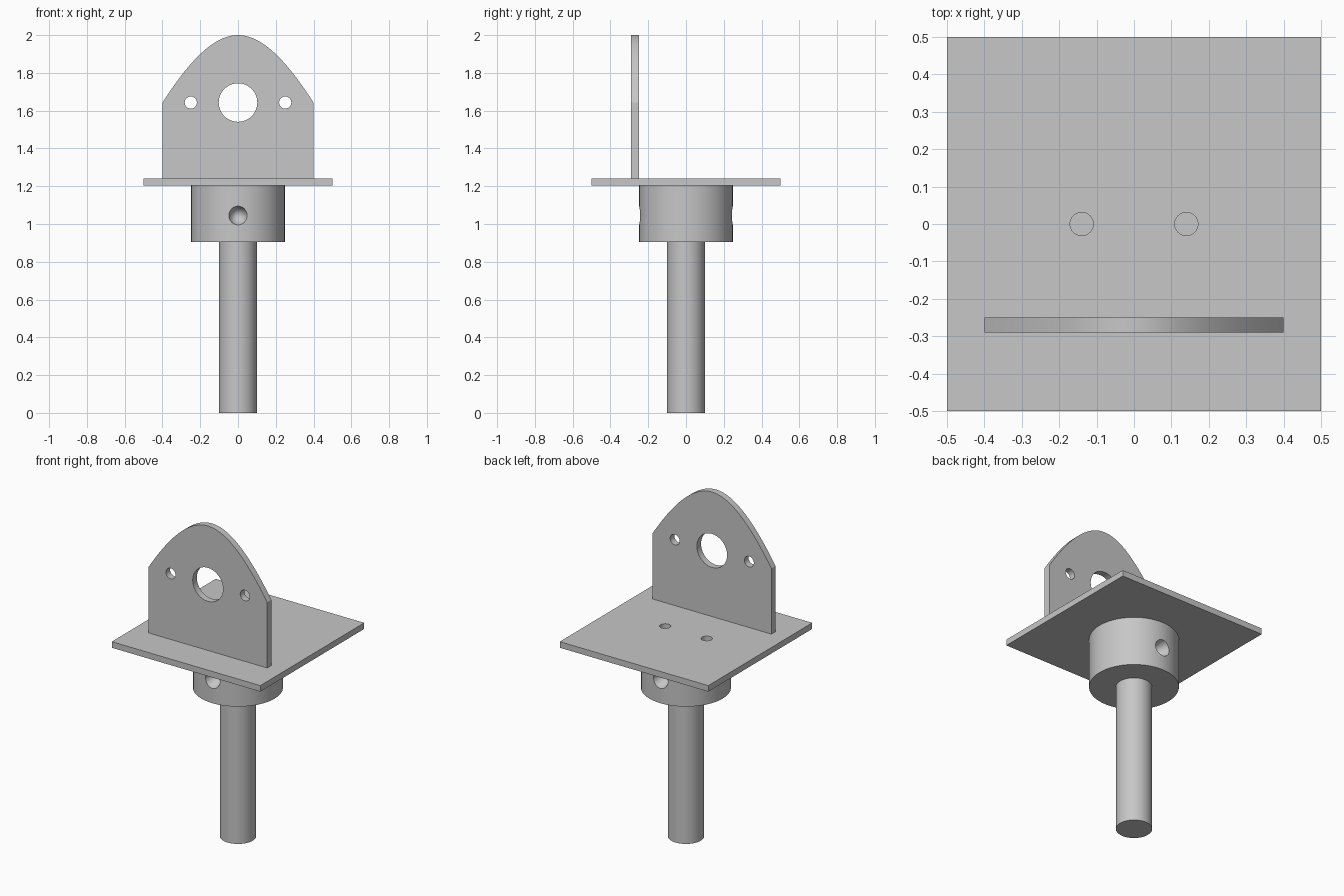
import bpy
import bmesh
from math import pi
from mathutils import Matrix, Vector

if "Cube" in bpy.data.objects:
    bpy.data.objects.remove(bpy.data.objects["Cube"], do_unlink=True)

GREY = (0.57, 0.57, 0.57, 1.0)
metal = bpy.data.materials.new("plain grey metal")
metal.diffuse_color = GREY
metal.use_nodes = True
metal.node_tree.nodes["Principled BSDF"].inputs["Base Color"].default_value = GREY


def make_object(name, bm):
    bmesh.ops.recalc_face_normals(bm, faces=bm.faces)
    mesh = bpy.data.meshes.new(name)
    bm.to_mesh(mesh)
    bm.free()
    mesh.materials.append(metal)
    obj = bpy.data.objects.new(name, mesh)
    bpy.context.collection.objects.link(obj)
    return obj


def cylinder(name, centre, radius, depth, axis="Z", sides=64, tip=None):
    """Cylinder, or a cone when a tip radius is given."""
    bm = bmesh.new()
    turn = Matrix.Rotation(pi / 2, 4, "X") if axis == "Y" else Matrix()
    bmesh.ops.create_cone(bm, cap_ends=True, segments=sides, radius1=radius,
                          radius2=radius if tip is None else tip, depth=depth,
                          matrix=Matrix.Translation(centre) @ turn)
    return make_object(name, bm)


def cut(obj, cutters):
    """Cut holes, apply the result and discard the cutters."""
    for cutter in cutters:
        cutter.hide_render = True
        mod = obj.modifiers.new("hole", "BOOLEAN")
        mod.operation = "DIFFERENCE"
        mod.solver = "EXACT"
        mod.object = cutter
    bpy.context.view_layer.update()
    graph = bpy.context.evaluated_depsgraph_get()
    mesh = bpy.data.meshes.new_from_object(obj.evaluated_get(graph))
    obj.modifiers.clear()
    obj.data = mesh
    for cutter in cutters:
        bpy.data.objects.remove(cutter, do_unlink=True)


# Shaft
shaft = cylinder("shaft", (0, 0, 0.453), 0.1, 0.906)

# Collar with a tapered screw seat at front and back
collar = cylinder("collar", (0, 0, 1.055), 0.248, 0.3)
seats = []
for side in (-1, 1):
    seat = cylinder("seat_cutter", (0, 0, 0), 0.052, 0.16, sides=48, tip=0)
    aim = Matrix.Rotation(side * pi / 2, 4, "X")
    seat.data.transform(Matrix.Translation((0, side * 0.175, 1.045)) @ aim)
    # Turn the wide end outwards
    widest = max(seat.data.vertices, key=lambda v: abs(v.co.z - 1.045))
    if abs(widest.co.y) < 0.175:
        seat.data.transform(Matrix.Translation((0, side * 0.35, 0))
                            @ Matrix.Diagonal(Vector((1, -1, 1, 1))))
        seat.data.flip_normals()
    seats.append(seat)
cut(collar, seats)

# Square base plate with two screw holes
bm = bmesh.new()
bmesh.ops.create_cube(bm, size=1, matrix=Matrix.Translation((0, 0, 1.2235))
                      @ Matrix.Diagonal(Vector((1, 1, 0.037, 1))))
base_plate = make_object("base_plate", bm)
cut(base_plate, [cylinder("screw_cutter", (x, 0, 1.22), 0.031, 0.2)
                 for x in (-0.14, 0.14)])

# Upright plate with an arched top
bm = bmesh.new()
outline = [(-0.4, 1.24)]
steps = 40
for i in range(steps + 1):
    t = 2 * i / steps - 1
    a = abs(t)
    drop = 1.25 * a ** 2 - 0.25 * a ** 3
    outline.append((0.4 * t, 2 - 0.358 * drop))
outline.append((0.4, 1.24))
face = bm.faces.new([bm.verts.new((x, -0.29, z)) for x, z in outline])
grown = bmesh.ops.extrude_face_region(bm, geom=[face], use_keep_orig=True)
bmesh.ops.translate(bm, vec=(0, 0.04, 0),
                    verts=[v for v in grown["geom"] if isinstance(v, bmesh.types.BMVert)])
upright = make_object("upright_plate", bm)
cut(upright, [cylinder("bore_cutter", (x, -0.27, 1.643), r, 0.2, "Y")
              for x, r in ((-0.25, 0.032), (0, 0.102), (0.25, 0.032))])

# Smooth the round walls, keep the edges sharp
bpy.ops.object.select_all(action="DESELECT")
for obj in (shaft, collar, base_plate, upright):
    obj.select_set(True)
bpy.context.view_layer.objects.active = shaft
bpy.ops.object.shade_smooth_by_angle(angle=pi / 6)
